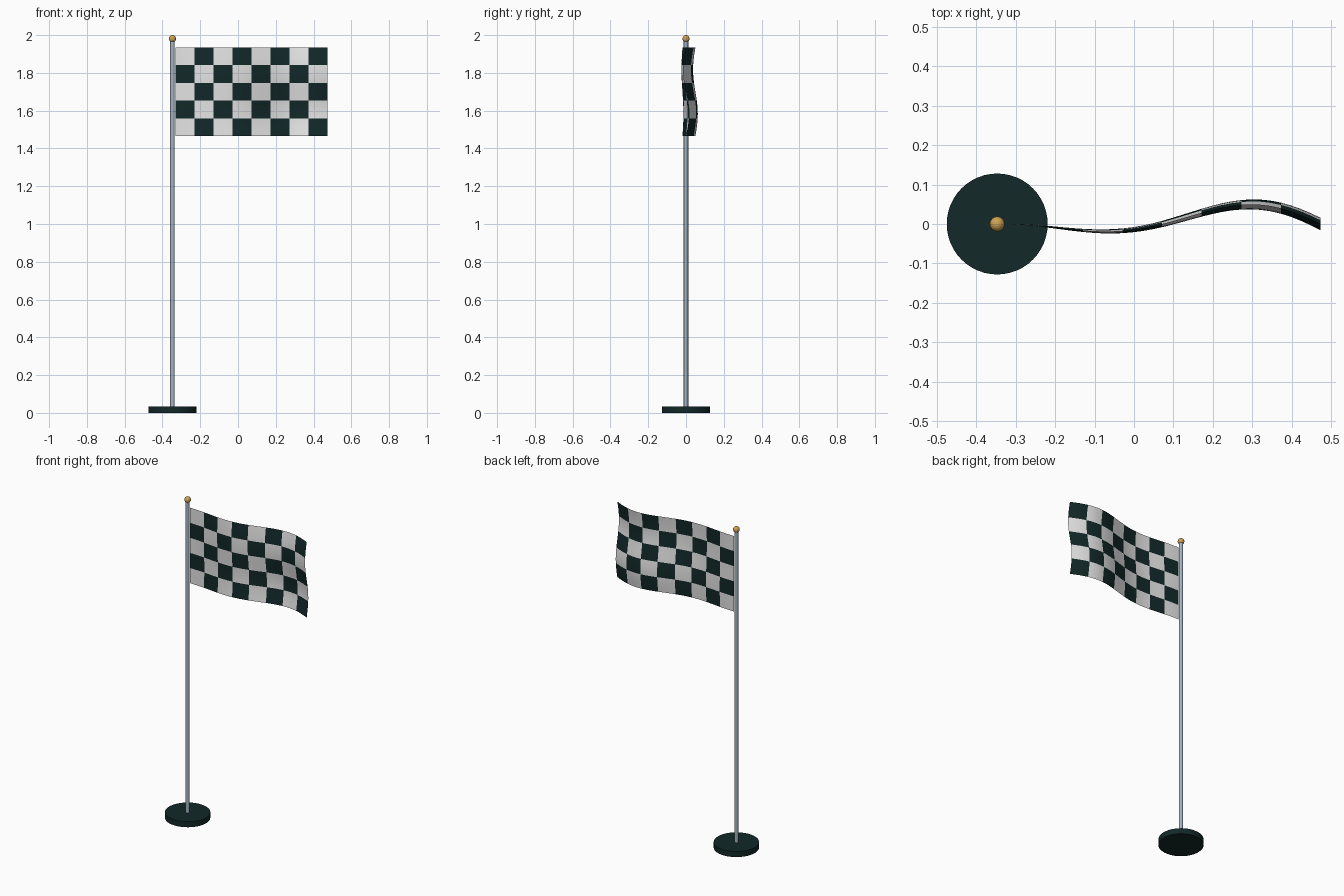
import bpy, bmesh
from math import sin, pi

if "Cube" in bpy.data.objects:
    bpy.data.objects.remove(bpy.data.objects["Cube"], do_unlink=True)


def material(name, rgb):
    mat = bpy.data.materials.new(name)
    mat.use_nodes = True
    color = (*rgb, 1)
    mat.diffuse_color = color
    mat.node_tree.nodes["Principled BSDF"].inputs["Base Color"].default_value = color
    return mat


dark = material("dark green black", (0.006, 0.021, 0.021))
white = material("off white", (0.78, 0.78, 0.78))
steel = material("blue grey steel", (0.36, 0.46, 0.54))
gold = material("gold", (0.62, 0.36, 0.09))

POLE_X = -0.347


def cylinder(name, radius, bottom, top, sides, mat):
    bpy.ops.mesh.primitive_cylinder_add(
        vertices=sides, radius=radius, depth=top - bottom,
        location=(POLE_X, 0, (bottom + top) / 2))
    obj = bpy.context.object
    obj.name = name
    obj.data.materials.append(mat)
    bpy.ops.object.shade_smooth_by_angle()
    return obj


# Stand, pole and finial
cylinder("base", 0.128, 0, 0.035, 48, dark)
cylinder("pole", 0.012, 0.035, 1.97, 16, steel)
bpy.ops.mesh.primitive_uv_sphere_add(
    segments=16, ring_count=10, radius=0.019, location=(POLE_X, 0, 1.981))
finial = bpy.context.object
finial.name = "finial"
finial.data.materials.append(gold)

# Waving chequered flag: the ripple grows away from the pole
COLS, ROWS, SUB = 8, 5, 4
LEFT, WIDTH, BOTTOM, HEIGHT = -0.33, 0.803, 1.465, 0.47
bm = bmesh.new()
bmesh.ops.create_grid(bm, x_segments=COLS * SUB, y_segments=ROWS * SUB, size=0.5)
for face in bm.faces:
    center = face.calc_center_median()
    col = int((center.x + 0.5) * COLS)
    row = int((center.y + 0.5) * ROWS)
    face.material_index = (col + row) % 2
    face.smooth = True
for vert in bm.verts:
    u, v = vert.co.x + 0.5, vert.co.y + 0.5
    ripple = u * (0.016 * sin(2 * pi * v) - 0.065 * sin(2 * pi * u))
    vert.co = (LEFT + WIDTH * u, ripple, BOTTOM + HEIGHT * v)
mesh = bpy.data.meshes.new("flag")
bm.to_mesh(mesh)
bm.free()
mesh.materials.append(white)
mesh.materials.append(dark)
flag = bpy.data.objects.new("flag", mesh)
bpy.context.collection.objects.link(flag)
